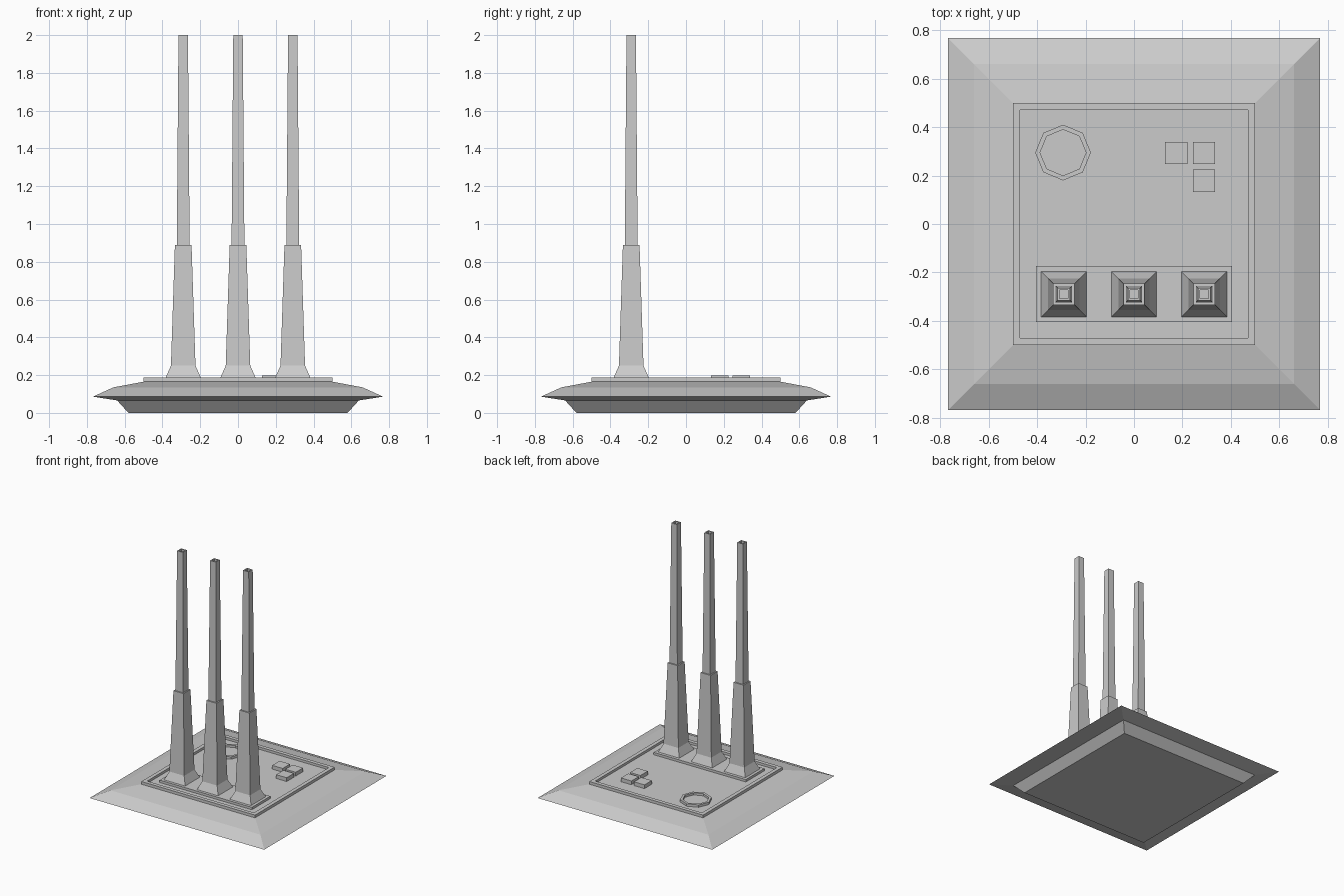
import bpy, bmesh, math

if "Cube" in bpy.data.objects:
    bpy.data.objects.remove(bpy.data.objects["Cube"])

DECK = 0.168


def loft(name, profile, sides=4, centre=(0, 0), cap_start=True):
    """Stack n-sided rings from (half width, z) pairs, capping the ends."""
    bm = bmesh.new()
    turn = math.pi / 4 if sides == 4 else 0
    grow = math.sqrt(2) if sides == 4 else 1
    rings = []
    for r, z in profile:
        rings.append([bm.verts.new((centre[0] + r * grow * math.cos(turn + math.tau * i / sides),
                                    centre[1] + r * grow * math.sin(turn + math.tau * i / sides), z))
                      for i in range(sides)])
    for a, b in zip(rings, rings[1:]):
        for i in range(sides):
            j = (i + 1) % sides
            bm.faces.new((a[i], a[j], b[j], b[i]))
    if cap_start:
        bm.faces.new(rings[0][::-1])
    bm.faces.new(rings[-1])
    return finish(name, bm)


def box(name, x0, x1, y0, y1, z0, z1):
    bm = bmesh.new()
    bmesh.ops.create_cube(bm, size=1)
    for v in bm.verts:
        v.co = ((x0 + x1) / 2 + v.co.x * (x1 - x0),
                (y0 + y1) / 2 + v.co.y * (y1 - y0),
                (z0 + z1) / 2 + v.co.z * (z1 - z0))
    return finish(name, bm)


def finish(name, bm):
    mesh = bpy.data.meshes.new(name)
    bm.to_mesh(mesh)
    bm.free()
    ob = bpy.data.objects.new(name, mesh)
    bpy.context.collection.objects.link(ob)
    return ob


# Flared square base with a raised rim around a sunken deck
loft("base", [(0.58, 0), (0.64, 0.066), (0.768, 0.086), (0.66, 0.135), (0.5, 0.165),
              (0.5, 0.187), (0.47, 0.187), (0.47, DECK)])

# Plinth below the chimneys
box("chimney_plinth", -0.405, 0.405, -0.405, -0.173, DECK - 0.005, 0.187)

# Three stepped, tapered chimneys with hollow tops
for i in range(3):
    loft(f"chimney_{i + 1}",
         [(0.094, 0.185), (0.065, 0.25), (0.044, 0.89), (0.034, 0.89),
          (0.025, 2.0), (0.017, 2.0), (0.017, 1.97)],
         centre=(0.29 * (i - 1), -0.29))

# Octagonal hatch ring on the deck
loft("hatch_ring", [(0.115, DECK - 0.005), (0.115, 0.187), (0.095, 0.187), (0.095, DECK + 0.002)],
     sides=8, centre=(-0.293, 0.295))

# Three small roof units
for i, (x, y) in enumerate([(0.174, 0.293), (0.289, 0.293), (0.289, 0.179)]):
    h = 0.046
    box(f"roof_unit_{i + 1}", x - h, x + h, y - h, y + h, DECK - 0.005, 0.198)
